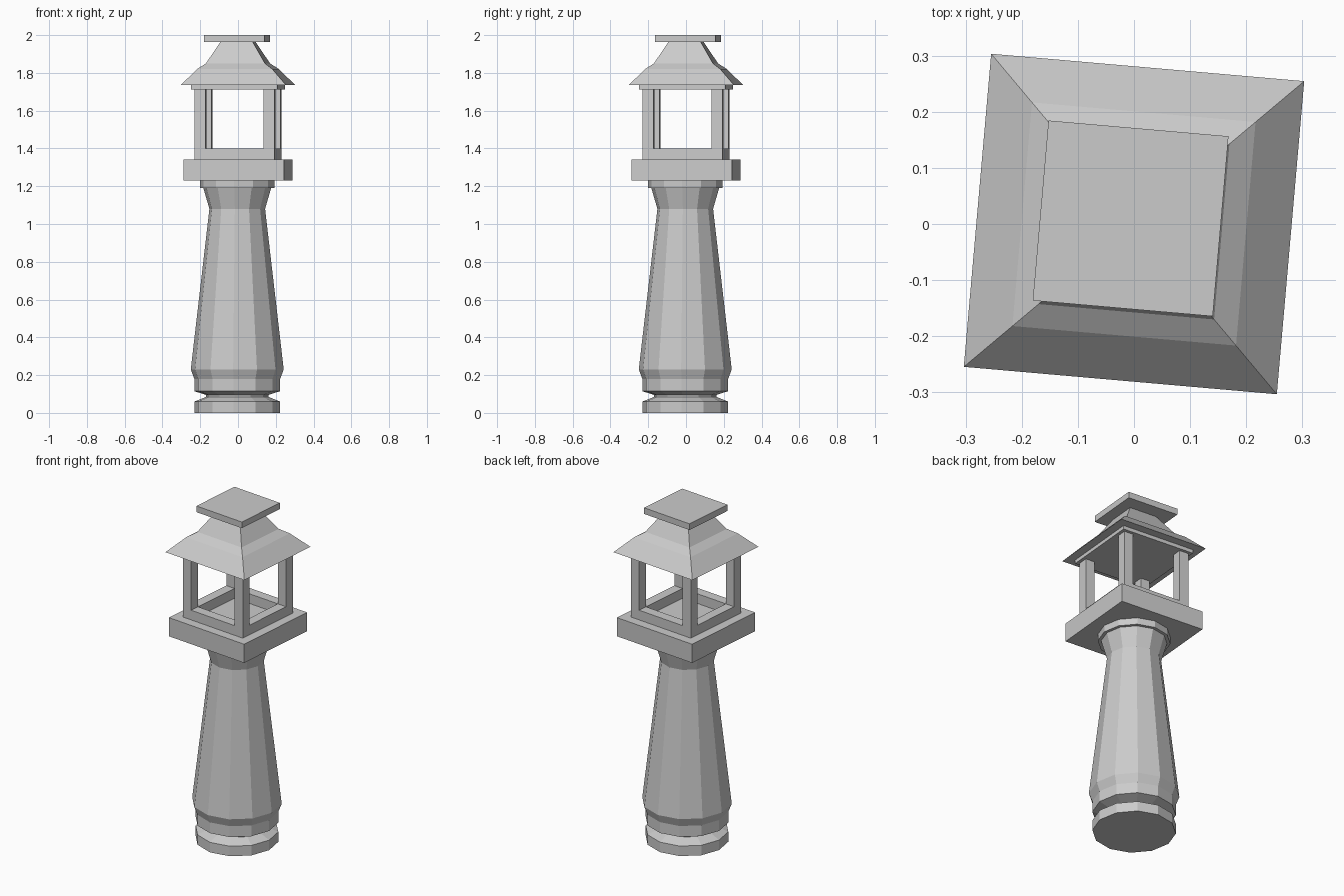
import bpy, bmesh
from math import radians, cos, sin, pi, sqrt

if "Cube" in bpy.data.objects:
    bpy.data.objects.remove(bpy.data.objects["Cube"])

TURN = radians(-5)  # the whole lantern is slightly turned


def lathe(name, profile, sides, start, center=(0, 0)):
    """Closed flat-faced solid from (radius, z) rings."""
    bm = bmesh.new()
    rings = []
    for r, z in profile:
        rings.append([bm.verts.new((center[0] + r * cos(start + 2 * pi * i / sides),
                                    center[1] + r * sin(start + 2 * pi * i / sides), z))
                      for i in range(sides)])
    for a, b in zip(rings, rings[1:]):
        for i in range(sides):
            j = (i + 1) % sides
            bm.faces.new((a[i], a[j], b[j], b[i]))
    bm.faces.new(rings[0][::-1])
    bm.faces.new(rings[-1])
    me = bpy.data.meshes.new(name)
    bm.to_mesh(me)
    bm.free()
    ob = bpy.data.objects.new(name, me)
    bpy.context.collection.objects.link(ob)
    return ob


def square(name, profile, center=(0, 0)):
    """Square solid from (half width, z) rings."""
    return lathe(name, [(h * sqrt(2), z) for h, z in profile], 4, TURN + pi / 4, center)


def box(name, x, y, z0, z1, sx, sy):
    """Box placed in the turned frame of the lantern."""
    bpy.ops.mesh.primitive_cube_add(
        size=1, location=(x * cos(TURN) - y * sin(TURN), x * sin(TURN) + y * cos(TURN), (z0 + z1) / 2),
        rotation=(0, 0, TURN))
    ob = bpy.context.object
    ob.name = name
    ob.scale = (sx, sy, z1 - z0)
    return ob


# Twelve-sided pillar with a grooved foot and flared neck
lathe("pillar", [(0.228, 0), (0.228, 0.06), (0.165, 0.085), (0.165, 0.095), (0.228, 0.115),
                 (0.228, 0.18), (0.247, 0.23), (0.148, 1.08), (0.18, 1.19),
                 (0.198, 1.19), (0.198, 1.24)], 12, TURN, (-0.004, -0.004))

# Platform under the light chamber
square("platform", [(0.267, 1.23), (0.267, 1.342)])

# Light chamber: four posts and a low rail between them
W, H = 0.058, 0.212
C = H - W / 2
for sx in (-1, 1):
    for sy in (-1, 1):
        box("post", sx * C, sy * C, 1.34, 1.72, W, W)
for s in (-1, 1):
    box("rail_x", 0, s * C, 1.34, 1.40, 2 * (C - W / 2), W)
    box("rail_y", s * C, 0, 1.34, 1.40, W, 2 * (C - W / 2))

# Ceiling plate, stepped roof and cap
square("ceiling", [(0.23, 1.713), (0.23, 1.74)])
square("roof", [(0.28, 1.735), (0.2, 1.82), (0.157, 1.85), (0.085, 1.965)])
square("cap", [(0.161, 1.963), (0.161, 2.0)], (-0.006, 0.01))
